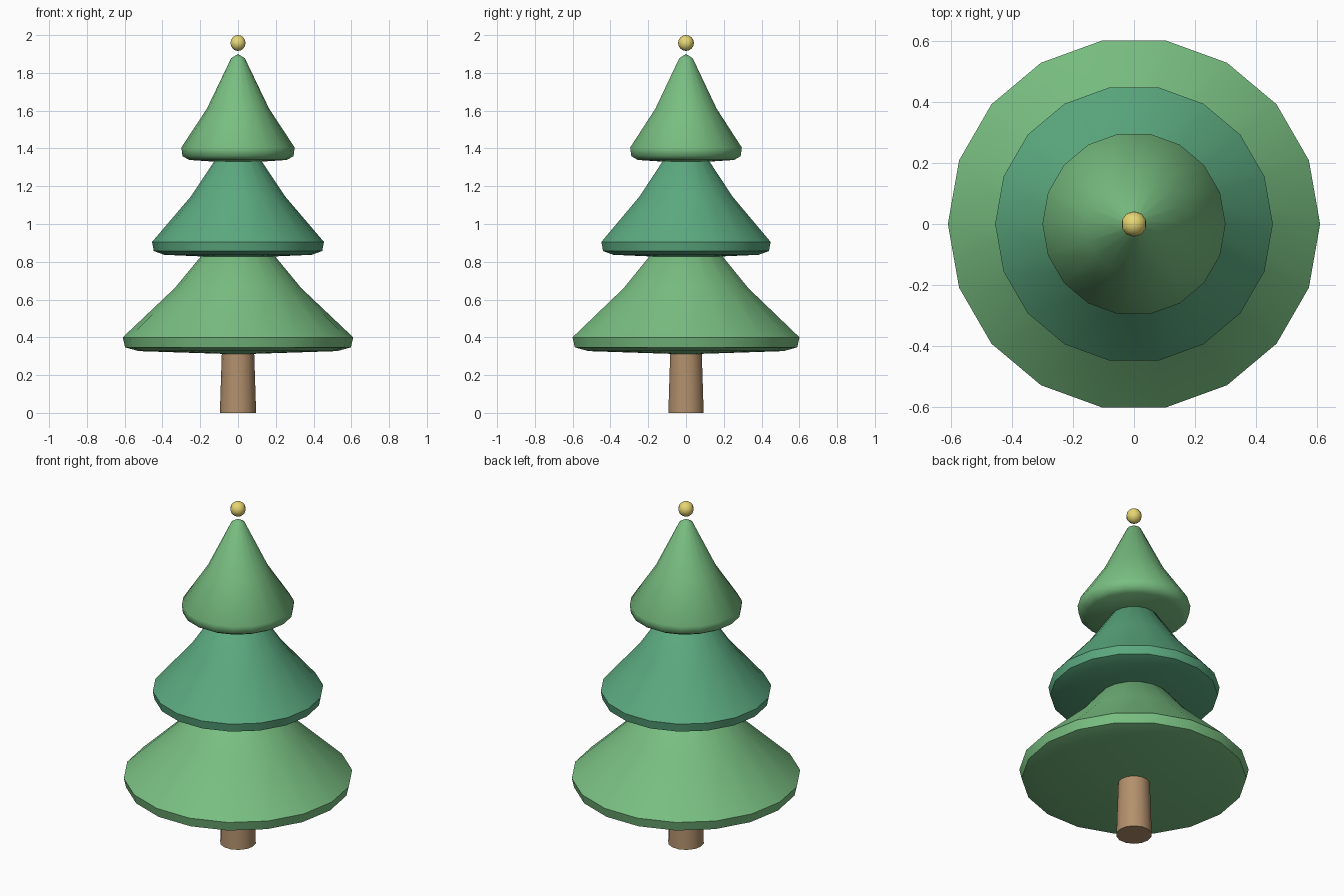
import bpy, bmesh
from math import cos, sin, pi, radians

if "Cube" in bpy.data.objects:
    bpy.data.objects.remove(bpy.data.objects["Cube"])


def material(name, rgb):
    mat = bpy.data.materials.new(name)
    mat.diffuse_color = (*rgb, 1)
    mat.use_nodes = True
    mat.node_tree.nodes["Principled BSDF"].inputs["Base Color"].default_value = mat.diffuse_color
    return mat


light_green = material("light_green", (0.19, 0.52, 0.22))
deep_green = material("deep_green", (0.105, 0.40, 0.215))
bark = material("bark", (0.45, 0.28, 0.15))
gold = material("gold", (0.80, 0.68, 0.17))


def finish(obj, name, mat, angle):
    obj.name = name
    obj.data.materials.append(mat)
    bpy.ops.object.select_all(action='DESELECT')
    obj.select_set(True)
    bpy.context.view_layer.objects.active = obj
    bpy.ops.object.shade_smooth_by_angle(angle=radians(angle))


def lathe(name, profile, sides, mat, angle):
    """Revolve (radius, z) points, bottom to top; radius 0 makes a pole."""
    bm = bmesh.new()
    rings = []
    for r, z in profile:
        n = sides if r > 0 else 1
        rings.append([bm.verts.new((r * cos(2 * pi * i / sides),
                                    r * sin(2 * pi * i / sides), z))
                      for i in range(n)])
    for low, high in zip(rings, rings[1:]):
        for i in range(sides):
            j = (i + 1) % sides
            quad = [low[i % len(low)], low[j % len(low)],
                    high[j % len(high)], high[i % len(high)]]
            bm.faces.new(list(dict.fromkeys(quad)))
    bmesh.ops.recalc_face_normals(bm, faces=bm.faces)
    mesh = bpy.data.meshes.new(name)
    bm.to_mesh(mesh)
    bm.free()
    obj = bpy.data.objects.new(name, mesh)
    bpy.context.collection.objects.link(obj)
    finish(obj, name, mat, angle)


# Trunk, running up into the lowest tier
lathe("trunk", [(0, 0), (0.096, 0), (0.083, 0.40), (0, 0.40)], 14, bark, 40)

# Branch tiers: thick rim, slightly domed underside, two-slope skirt
tiers = [
    ("lower_tier", 0.61, 0.31, 0.40, 0.66, 1.00, light_green, 50),
    ("middle_tier", 0.455, 0.82, 0.905, 1.145, 1.46, deep_green, 50),
    ("upper_tier", 0.30, 1.322, 1.405, 1.61, 1.90, light_green, 75),
]
for name, r, base, rim, mid, top, mat, angle in tiers:
    profile = [(0, base), (0.86 * r, base + 0.017), (0.98 * r, base + 0.037),
               (r, rim), (0.55 * r, mid), (0.12 * r, top - 0.022), (0, top)]
    lathe(name, profile, 18, mat, angle)

# Ball on the tip
bpy.ops.mesh.primitive_uv_sphere_add(segments=10, ring_count=8, radius=0.042,
                                     location=(0, 0, 1.958))
finish(bpy.context.object, "top_ball", gold, 60)
